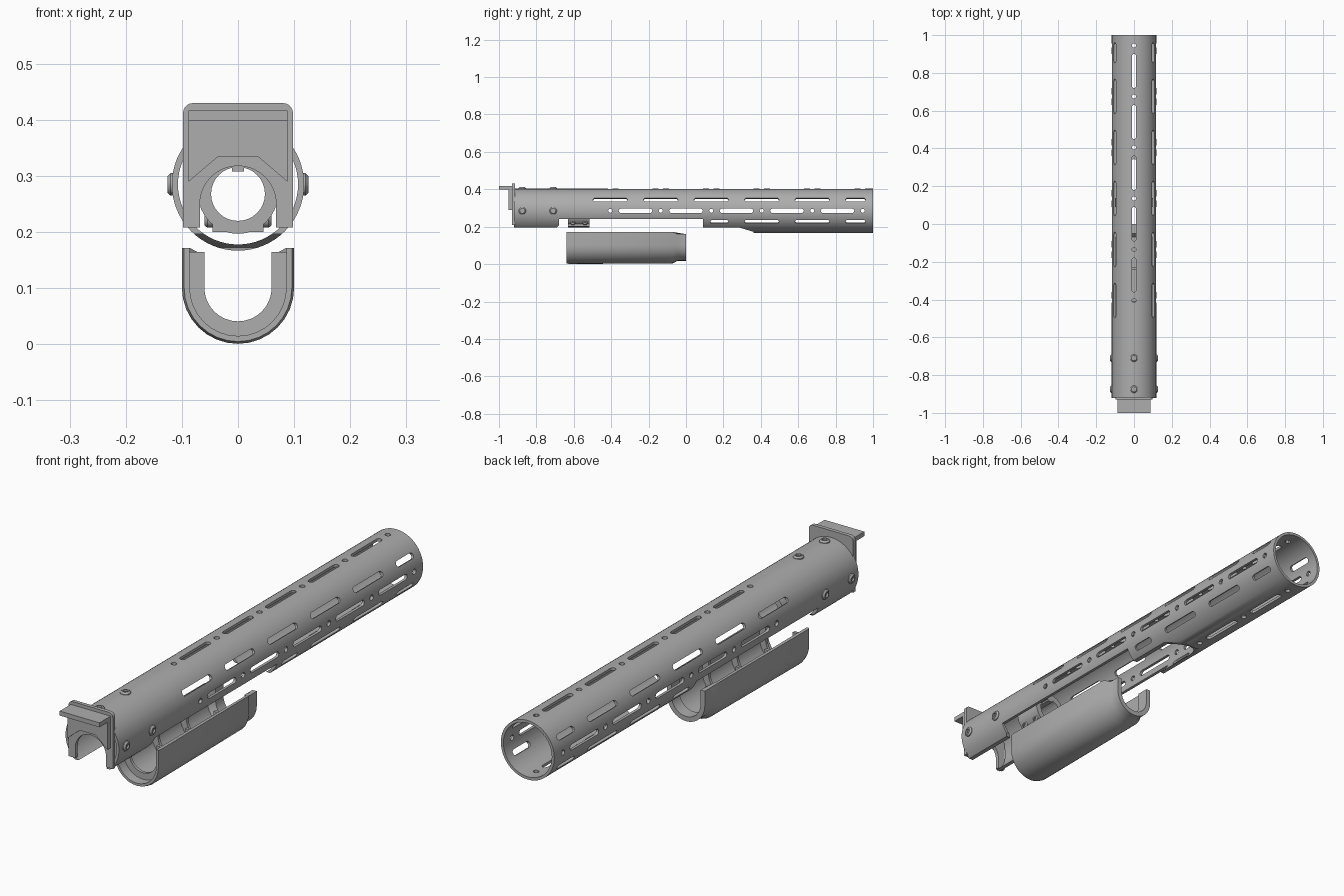
import bpy, bmesh, math
from mathutils import Matrix, Vector

if "Cube" in bpy.data.objects:
    bpy.data.objects.remove(bpy.data.objects["Cube"], do_unlink=True)

grey = bpy.data.materials.new("satin_grey")
grey.use_nodes = True
grey.diffuse_color = (0.42, 0.42, 0.42, 1)
grey.node_tree.nodes["Principled BSDF"].inputs["Base Color"].default_value = (0.42, 0.42, 0.42, 1)

AXIS_Z = 0.285      # height of the tube axis
R_OUT, R_IN = 0.118, 0.107
PITCH = 0.27        # spacing of the vent pattern


def finish(bm, name, smooth=True):
    bmesh.ops.recalc_face_normals(bm, faces=bm.faces)
    mesh = bpy.data.meshes.new(name)
    bm.to_mesh(mesh)
    bm.free()
    obj = bpy.data.objects.new(name, mesh)
    bpy.context.collection.objects.link(obj)
    mesh.materials.append(grey)
    if smooth:
        activate(obj)
        bpy.ops.object.shade_smooth_by_angle(angle=math.radians(35))
    return obj


def activate(obj):
    bpy.ops.object.select_all(action='DESELECT')
    obj.select_set(True)
    bpy.context.view_layer.objects.active = obj


def prism(bm, points, offset):
    """Extrude a flat outline along an offset."""
    face = bm.faces.new([bm.verts.new(p) for p in points])
    ext = bmesh.ops.extrude_face_region(bm, geom=[face])["geom"]
    bmesh.ops.translate(bm, verts=[g for g in ext if isinstance(g, bmesh.types.BMVert)], vec=offset)


def box(bm, x, y, z):
    prism(bm, [(x[0], y[0], z[0]), (x[1], y[0], z[0]), (x[1], y[0], z[1]), (x[0], y[0], z[1])],
          (0, y[1] - y[0], 0))


def arc(cx, cz, r, a0, a1, n):
    return [(cx + r * math.cos(math.radians(a0 + (a1 - a0) * i / n)),
             cz + r * math.sin(math.radians(a0 + (a1 - a0) * i / n))) for i in range(n + 1)]


def loft(bm, rings, closed_ring):
    """Bridge a closed series of cross-sections; open sections get end caps."""
    vs = [[bm.verts.new(p) for p in ring] for ring in rings]
    n = len(vs[0])
    for a, b in zip(vs, vs[1:] + vs[:1]):
        for i in range(n if closed_ring else n - 1):
            j = (i + 1) % n
            bm.faces.new((a[i], a[j], b[j], b[i]))
    if not closed_ring:
        bm.faces.new([r[0] for r in vs])
        bm.faces.new([r[-1] for r in vs])


def ring_tube(bm, y0, y1, r_out, r_in, cz, n):
    rings = []
    for y, r in ((y0, r_out), (y1, r_out), (y1, r_in), (y0, r_in)):
        rings.append([(x, y, z) for x, z in arc(0, cz, r, 0, 360, n)[:-1]])
    loft(bm, rings, True)


def cut(obj, cutter):
    mod = obj.modifiers.new("cut", 'BOOLEAN')
    mod.operation, mod.solver, mod.object = 'DIFFERENCE', 'EXACT', cutter
    activate(obj)
    bpy.ops.object.modifier_apply(modifier=mod.name)
    bpy.data.objects.remove(cutter, do_unlink=True)


def slot(bm, angle, y0, y1, w):
    """Rounded slot cutter through one wall of the tube."""
    out = Vector((math.cos(math.radians(angle)), 0, math.sin(math.radians(angle))))
    side = Vector((-out.z, 0, out.x))
    base = Vector((0, 0, AXIS_Z)) + out * 0.085
    outline = arc(y1 - w, 0, w, -90, 90, 6) + arc(y0 + w, 0, w, 90, 270, 6)
    if y1 - y0 <= 2 * w + 1e-4:
        outline = arc((y0 + y1) / 2, 0, w, 0, 360, 12)[:-1]
    prism(bm, [base + Vector((0, a, 0)) + side * b for a, b in outline], out * 0.05)


# Tube with an opening along its underside
bm = bmesh.new()
ring_tube(bm, -0.92, 1.0, R_OUT, R_IN, AXIS_Z, 64)
tube = finish(bm, "handguard_tube", False)

bm = bmesh.new()
opening = [(-1.1, 0.197), (-0.69, 0.197), (-0.68, 0.207), (-0.68, 0.241), (0.09, 0.241),
           (0.09, 0.197), (0.28, 0.197), (0.36, 0.173), (0.38, 0.1), (-1.1, 0.1)]
prism(bm, [(-0.2, y, z) for y, z in opening], (0.4, 0, 0))
cut(tube, finish(bm, "opening_cutter", False))

# Vent slots and round holes
bm = bmesh.new()
for angle in (0, 90, 180, 270):
    for k in range(6):
        hole = -0.405 + PITCH * k
        if angle != 270 or hole > 0.38:
            slot(bm, angle, hole - 0.011, hole + 0.011, 0.011)
        if k < 5 and (angle != 270 or hole > 0.38):
            slot(bm, angle, hole + 0.045, hole + 0.225, 0.0115)
for angle in (30, 150, 210, 330):
    for k in range(6):
        mid = -0.405 + PITCH * k
        if angle > 180 and mid < 0:
            continue
        start = 0.13 if angle > 180 and k == 2 else mid - 0.092
        slot(bm, angle, start, min(mid + 0.092, 0.96), 0.0115)
cut(tube, finish(bm, "vent_cutter", False))
activate(tube)
bpy.ops.object.shade_smooth_by_angle(angle=math.radians(30))


# Button screws with hexagonal sockets
def screw(name, pos, direction, r, h):
    bm = bmesh.new()
    loops = [(r, -h), (r, h * 0.35), (r * 0.7, h), (r * 0.45, h), (r * 0.45, h * 0.2)]
    vs = [[bm.verts.new((x, y, z)) for x, y in arc(0, 0, rad, 0, 360, 12)[:-1]] for rad, z in loops]
    for a, b in zip(vs, vs[1:]):
        for i in range(12):
            j = (i + 1) % 12
            bm.faces.new((a[i], a[j], b[j], b[i]))
    bm.faces.new(vs[0])
    bm.faces.new(vs[-1])
    turn = Vector(direction).to_track_quat('Z', 'Y').to_matrix().to_4x4()
    bmesh.ops.transform(bm, matrix=Matrix.Translation(pos) @ turn, verts=bm.verts)
    finish(bm, name)


for y in (-0.875, -0.71):
    for label, d in (("left", (1, 0, 0)), ("right", (-1, 0, 0)), ("top", (0, 0, 1))):
        screw(label + "_screw", Vector((0, y, AXIS_Z)) + Vector(d) * 0.117, d, 0.02, 0.009)

# Front plate with rounded top corners and an arched cut-out
bm = bmesh.new()
outline = ([(0.098, 0.208)] + arc(0.08, 0.412, 0.018, 0, 90, 5) + arc(-0.08, 0.412, 0.018, 90, 180, 5)
           + [(-0.098, 0.208), (-0.068, 0.208)] + arc(0, 0.25, 0.068, 180, 0, 20) + [(0.068, 0.208)])
prism(bm, [(x, -0.93, z) for x, z in outline], (0, 0.015, 0))
finish(bm, "front_plate")

# Angle bracket in front of the plate
bm = bmesh.new()
outline = [(0.088, 0.417), (-0.088, 0.417), (-0.088, 0.29), (-0.035, 0.335), (0.035, 0.335), (0.088, 0.29)]
prism(bm, [(x, -0.95, z) for x, z in outline], (0, 0.022, 0))
box(bm, (-0.088, 0.088), (-1.0, -0.945), (0.399, 0.417))
finish(bm, "front_bracket", False)

# Clamp collar inside the tube, with side screws and a top key
bm = bmesh.new()
ring_tube(bm, -0.63, -0.515, 0.071, 0.048, 0.268, 32)
box(bm, (-0.011, 0.011), (-0.63, -0.515), (0.308, 0.32))
box(bm, (-0.045, 0.045), (-0.63, -0.515), (0.2, 0.214))
finish(bm, "clamp_collar")
for y in (-0.605, -0.54):
    for sx in (1, -1):
        screw("collar_screw", Vector((sx * 0.052, y, 0.222)), (sx, 0, 0), 0.014, 0.008)


# Lower grip: U-shaped shell with a necked rear end
def u_section(y, r, top):
    return [(x, y, z) for x, z in [(r, top)] + arc(0, 0.101, r, 0, -180, 16) + [(-r, top)]]


def u_shell(name, stations):
    bm = bmesh.new()
    loft(bm, [u_section(*s) for s in stations], False)
    finish(bm, name)


u_shell("lower_grip", [(-0.64, 0.096, 0.172), (-0.625, 0.1, 0.172), (-0.07, 0.097, 0.172),
                       (-0.045, 0.083, 0.16), (0, 0.083, 0.16), (0, 0.064, 0.16),
                       (-0.05, 0.064, 0.16), (-0.07, 0.086, 0.172), (-0.64, 0.086, 0.172)])

# Reinforcing ribs inside the grip
for y in (-0.6, -0.42, -0.24):
    u_shell("grip_rib", [(y, 0.09, 0.165), (y + 0.012, 0.09, 0.165),
                         (y + 0.012, 0.06, 0.165), (y, 0.06, 0.165)])
